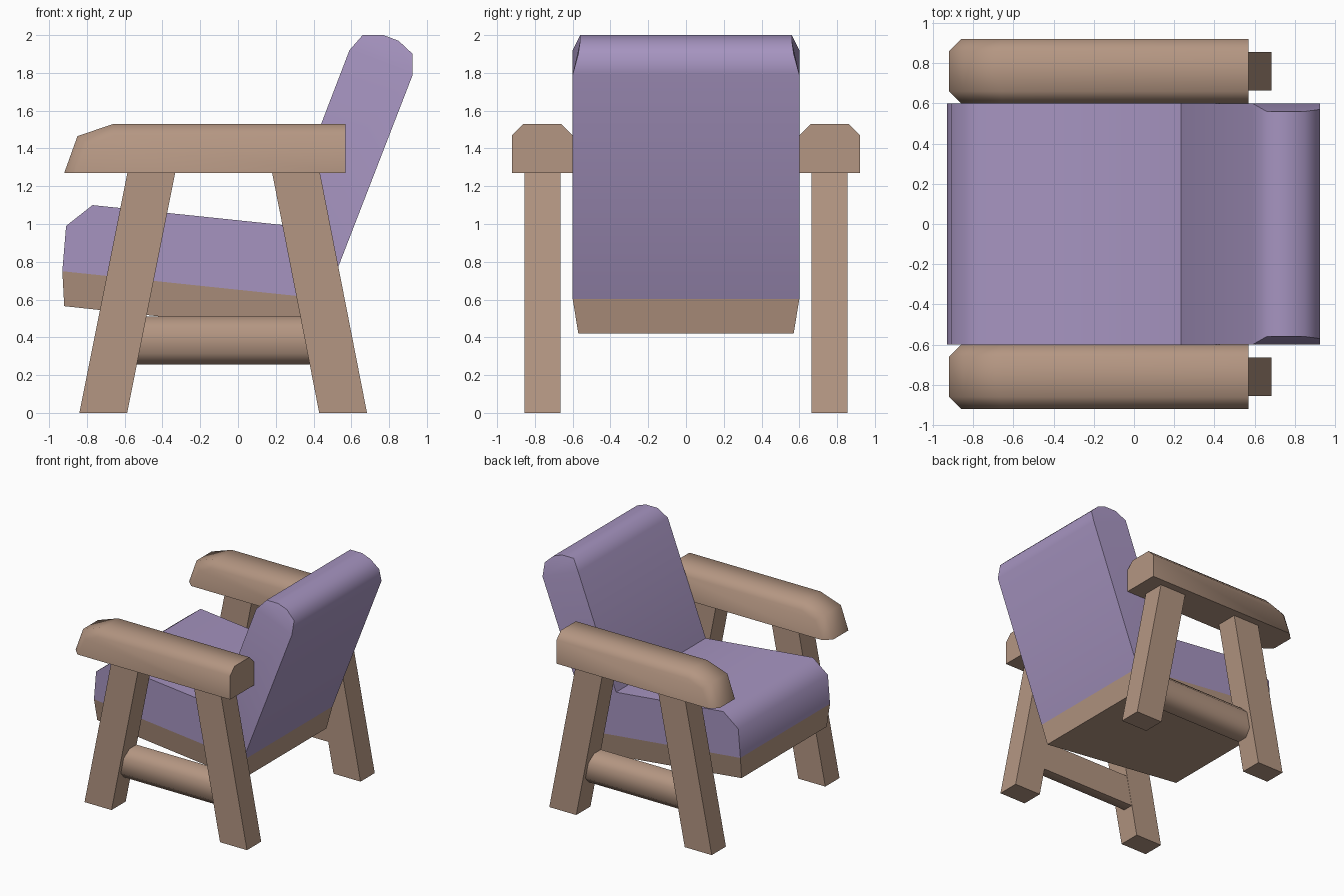
import bpy, bmesh
from math import radians

cube = bpy.data.objects.get("Cube")
if cube:
    bpy.data.objects.remove(cube, do_unlink=True)


def material(name, rgb):
    mat = bpy.data.materials.new(name)
    mat.use_nodes = True
    mat.diffuse_color = (*rgb, 1)
    mat.node_tree.nodes["Principled BSDF"].inputs["Base Color"].default_value = (*rgb, 1)
    return mat


WOOD = material("light brown wood", (0.456, 0.305, 0.223))
FABRIC = material("soft purple fabric", (0.381, 0.296, 0.527))


def finish(name, bm, mat, angle):
    bmesh.ops.recalc_face_normals(bm, faces=bm.faces[:])
    mesh = bpy.data.meshes.new(name)
    bm.to_mesh(mesh)
    bm.free()
    mesh.materials.append(mat)
    obj = bpy.data.objects.new(name, mesh)
    bpy.context.collection.objects.link(obj)
    bpy.ops.object.select_all(action="DESELECT")
    obj.select_set(True)
    bpy.context.view_layer.objects.active = obj
    if angle:
        bpy.ops.object.shade_smooth_by_angle(angle=radians(angle))
    return obj


def hull(name, points, angle=0):
    """Convex wooden block around the given corners."""
    bm = bmesh.new()
    for p in points:
        bm.verts.new(p)
    bmesh.ops.convex_hull(bm, input=bm.verts[:])
    bmesh.ops.dissolve_limit(bm, angle_limit=radians(2), verts=bm.verts[:], edges=bm.edges[:])
    return finish(name, bm, WOOD, angle)


# Cushion: L-shaped side profile (x, z, half width), narrowed round the top
profile = [
    (-0.93, 0.75, 0.6), (-0.91, 0.99, 0.6), (-0.77, 1.10, 0.6), (0.235, 0.995, 0.6),
    (0.59, 1.92, 0.6), (0.66, 2.0, 0.56), (0.77, 2.0, 0.56), (0.85, 1.97, 0.56),
    (0.925, 1.90, 0.57), (0.925, 1.79, 0.6), (0.465, 0.603, 0.6),
]
bm = bmesh.new()
sides = [[bm.verts.new((x, s * w, z)) for x, z, w in profile] for s in (-1, 1)]
count = len(profile)
for i in range(count):
    j = (i + 1) % count
    bm.faces.new((sides[0][i], sides[0][j], sides[1][j], sides[1][i]))
for v in sides:
    bm.faces.new((v[0], v[1], v[2], v[3], v[10]))   # seat side
    bm.faces.new((v[3], v[4], v[9], v[10]))         # backrest side
    bm.faces.new(v[4:10])                           # chamfer at the top corner
finish("cushion", bm, FABRIC, 60)

# Tapered wooden base under the cushion
hull("seat_base", [(x, s * w, z) for s in (-1, 1) for x, z, w in (
    (-0.93, 0.75, 0.6), (0.465, 0.603, 0.6), (-0.92, 0.565, 0.57), (0.43, 0.42, 0.57))])

# Arm frames on both sides
for side, s in (("right", -1), ("left", 1)):
    # Armrest with chamfered top and nose
    edge = [(0.57, 0.16, 1.27), (0.57, 0.16, 1.47), (0.57, 0.1, 1.53),
            (-0.66, 0.1, 1.53), (-0.66, 0.16, 1.47), (-0.79, 0.16, 1.42),
            (-0.86, 0.16, 1.27), (-0.92, 0.1, 1.27), (-0.85, 0.1, 1.465)]
    hull(side + "_armrest", [(x, s * 0.76 + t * w, z) for x, w, z in edge for t in (-1, 1)], 50)

    # Slanted legs
    for part, foot, top in (("front", -0.84, -0.585), ("rear", 0.43, 0.18)):
        hull(f"{side}_{part}_leg", [(x + d, s * y, z) for x, z in ((foot, 0), (top, 1.275))
                                    for d in (0, 0.253) for y in (0.665, 0.855)])

    # Stretcher: flat inside, rounded outside, ends buried in the legs
    section = [(0.667, 0.255), (0.76, 0.255), (0.82, 0.315), (0.82, 0.45), (0.76, 0.51), (0.667, 0.51)]
    hull(side + "_stretcher", [(x, s * y, z) for x in (-0.6, 0.45) for y, z in section], 50)
